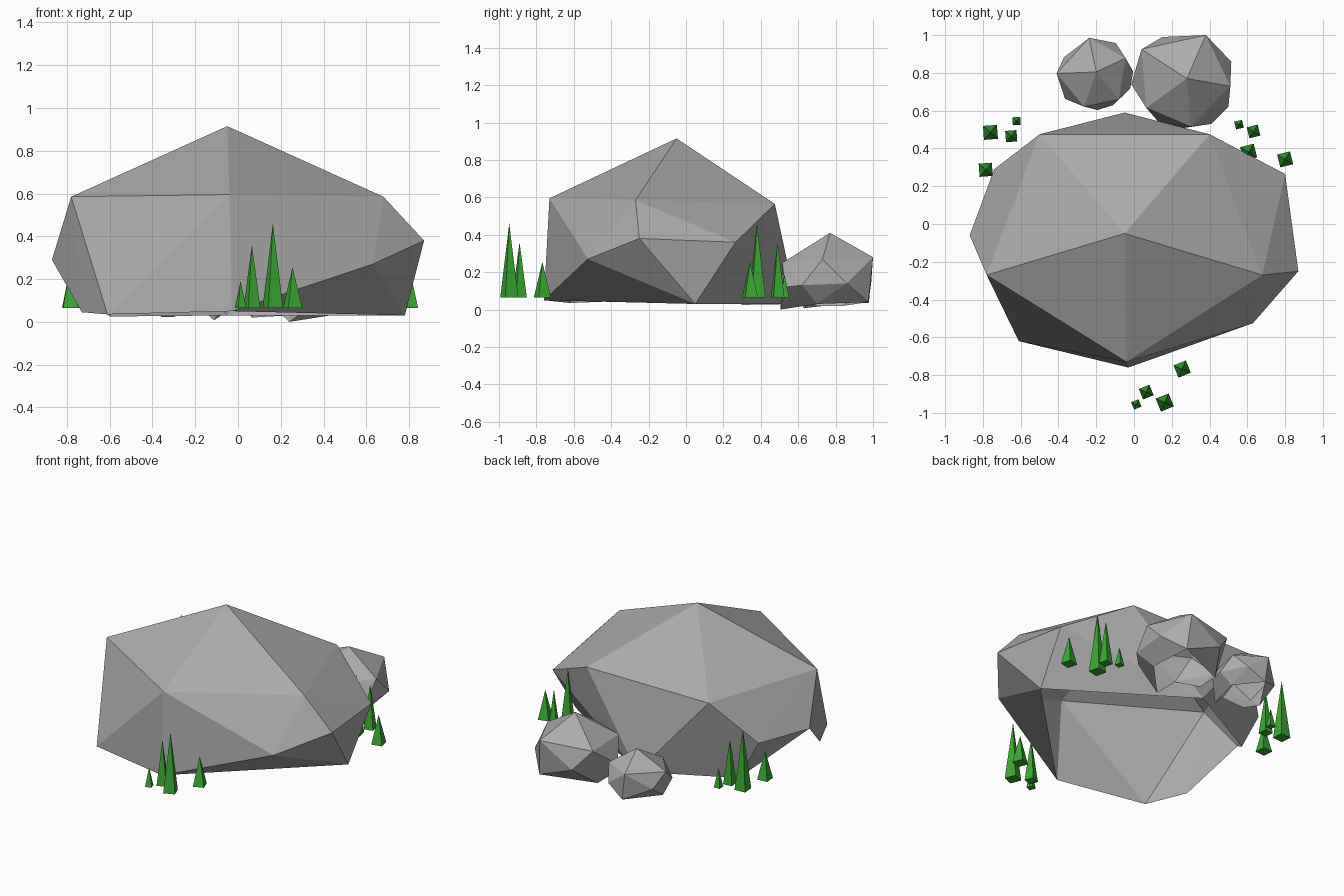
import bpy, bmesh, math
from mathutils import Matrix, Vector

if "Cube" in bpy.data.objects:
    bpy.data.objects.remove(bpy.data.objects["Cube"])


def colour(name, rgb):
    mat = bpy.data.materials.new(name)
    mat.diffuse_color = (*rgb, 1)
    mat.use_nodes = True
    mat.node_tree.nodes["Principled BSDF"].inputs["Base Color"].default_value = mat.diffuse_color
    return mat


green = colour("grass_green", (0.045, 0.39, 0.035))
grey = colour("stone_grey", (0.41, 0.41, 0.41))


def finish(name, bm, mat):
    me = bpy.data.meshes.new(name)
    bm.to_mesh(me)
    bm.free()
    ob = bpy.data.objects.new(name, me)
    bpy.context.collection.objects.link(ob)
    me.materials.append(mat)
    return ob


def rock(name, corners, is_open):
    # faceted boulder: convex hull over its corner points, open underneath
    bm = bmesh.new()
    for c in corners:
        bm.verts.new(c)
    res = bmesh.ops.convex_hull(bm, input=bm.verts)
    junk = {g for g in res["geom_interior"] + res["geom_unused"]
            if isinstance(g, bmesh.types.BMVert)}
    if junk:
        bmesh.ops.delete(bm, geom=list(junk), context='VERTS')
    bmesh.ops.recalc_face_normals(bm, faces=bm.faces)
    bm.normal_update()
    under = [f for f in bm.faces if f.normal.z < -.4 and is_open(f.calc_center_median())]
    bmesh.ops.delete(bm, geom=under, context='FACES')
    return finish(name, bm, grey)


# Large boulder: peak, upper ring, middle points, bottom rim
rock("large_boulder", [
    (-.05, -.05, .915),
    (-.78, -.27, .585), (-.04, -.73, .595), (.68, -.27, .585),
    (.4, .475, .565), (-.5, .475, .565),
    (.87, -.25, .38), (.8, .265, .36), (.63, -.525, .27),
    (-.87, -.06, .29), (-.74, .29, .29),
    (-.03, -.76, .05), (-.61, -.62, .035), (-.73, -.37, .045),
    (.78, .05, .03), (-.05, .59, .03), (-.6, .3, .025)],
    lambda c: c.z < .06 or (c.z < .14 and c.x < -.6))

# Small rocks: the second is a turned, shrunken copy of the first
small = [
    (.28, .77, .41),
    (.38, 1.0, .28), (.51, .73, .27), (.3, .515, .25), (.065, .615, .26), (.04, .925, .27),
    (.15, .99, .14), (.515, .86, .14), (.5, .62, .13), (.41, .53, .12),
    (.13, .54, .1), (-.015, .74, .13),
    (.4, .975, .04), (.43, .7, .03), (.24, .505, .0), (.065, .7, .02), (.065, .84, .02)]
rock("small_rock_1", small, lambda c: c.z < .05)
turn = (Matrix.Translation((-.2, .805, 0)) @ Matrix.Rotation(math.radians(35), 4, 'Z')
        @ Matrix.Scale(.735, 4) @ Matrix.Translation((-.28, -.77, .01)))
rock("small_rock_2", [turn @ Vector(p) for p in small], lambda c: c.z < .045)

# Grass: clusters of four square spikes (height, side of the base)
BLADES = [(.395, .074), (.295, .06), (.125, .042), (.19, .07)]
CLUSTERS = {
    "front": (22, [(.163, -.945), (.065, -.89), (.012, -.955), (.255, -.768)]),
    "left": (4, [(-.76, .485), (-.65, .465), (-.622, .545), (-.785, .287)]),
    "right": (14, [(.607, .38), (.633, .49), (.556, .526), (.8, .342)])}
for side, (angle, spots) in CLUSTERS.items():
    for i, ((x, y), (h, w)) in enumerate(zip(spots, BLADES)):
        bm = bmesh.new()
        bmesh.ops.create_cone(
            bm, cap_ends=True, segments=4, radius1=w / math.sqrt(2), radius2=0, depth=h,
            matrix=Matrix.Translation((x, y, .065 + h / 2))
            @ Matrix.Rotation(math.radians(45 + angle), 4, 'Z'))
        bmesh.ops.remove_doubles(bm, verts=bm.verts, dist=1e-5)
        bmesh.ops.recalc_face_normals(bm, faces=bm.faces)
        finish(f"{side}_grass_{i + 1}", bm, green)
